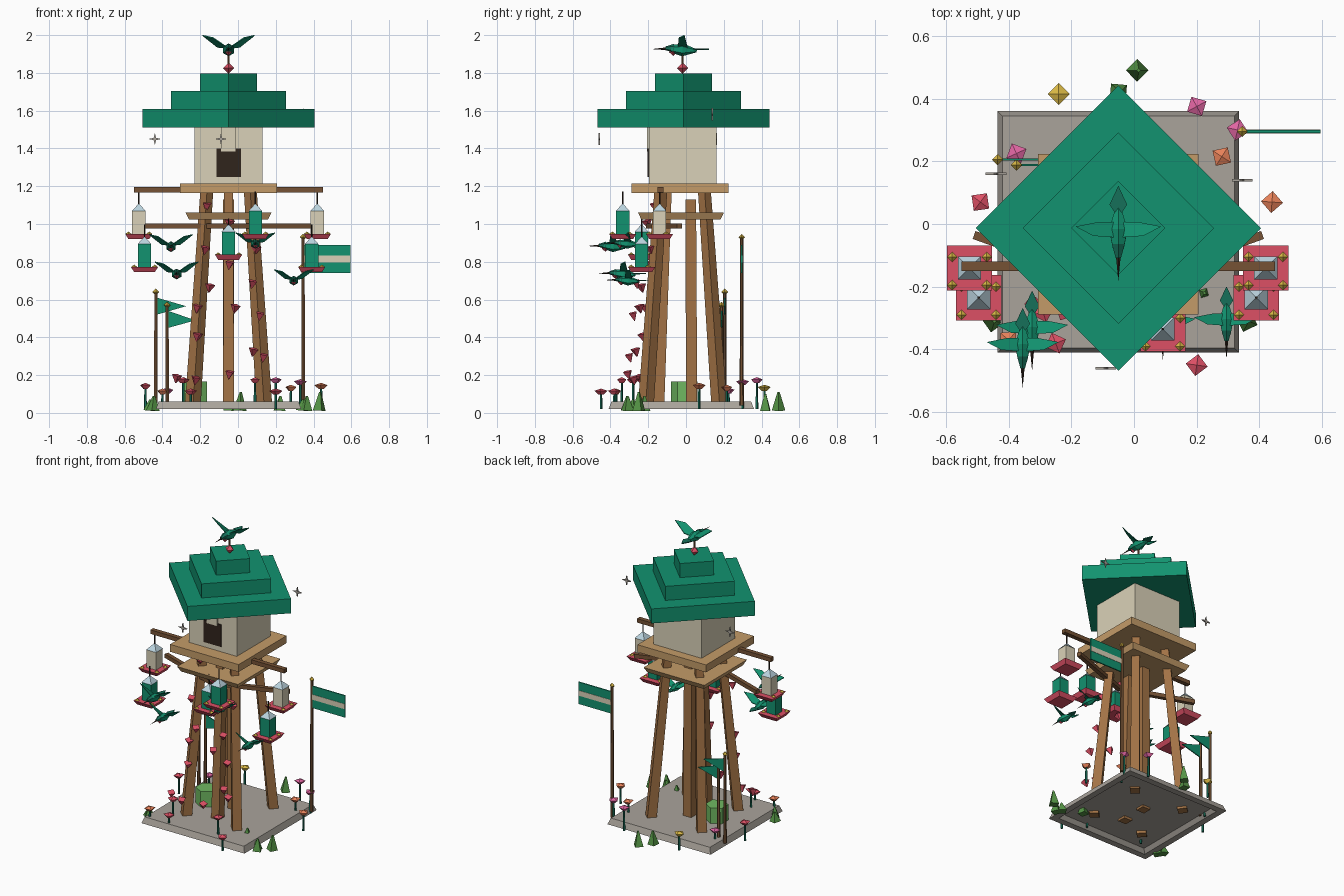
import bpy, bmesh, math
from mathutils import Vector, Matrix

if "Cube" in bpy.data.objects:
    bpy.data.objects.remove(bpy.data.objects["Cube"])

def mat(name, r, g, b):
    m = bpy.data.materials.new(name)
    m.diffuse_color = (r, g, b, 1)
    m.use_nodes = True
    m.node_tree.nodes["Principled BSDF"].inputs["Base Color"].default_value = m.diffuse_color
    return m

GREEN = mat("emerald", 0.006, 0.29, 0.16)
DARK = mat("dark_green", 0.008, 0.16, 0.10)
CREAM = mat("cream", 0.70, 0.64, 0.48)
WOOD = mat("wood", 0.36, 0.17, 0.06)
BROWN = mat("brown", 0.18, 0.085, 0.035)
DECK = mat("deck_wood", 0.55, 0.33, 0.14)
STONE = mat("stone", 0.40, 0.37, 0.33)
RED = mat("red", 0.72, 0.08, 0.13)
GOLD = mat("gold", 0.70, 0.48, 0.06)
BLUE = mat("pale_blue", 0.50, 0.66, 0.74)
BLACK = mat("dark", 0.03, 0.018, 0.012)
LEAF = mat("leaf", 0.09, 0.30, 0.06)
LIME = mat("light_green", 0.16, 0.48, 0.12)
PINK = mat("magenta", 0.75, 0.13, 0.36)
ORANGE = mat("orange", 0.80, 0.22, 0.10)
CX, CY = -0.05, -0.018

def finish(bm, name, m):
    bmesh.ops.recalc_face_normals(bm, faces=bm.faces)
    me = bpy.data.meshes.new(name)
    bm.to_mesh(me)
    bm.free()
    me.materials.append(m)
    ob = bpy.data.objects.new(name, me)
    bpy.context.collection.objects.link(ob)
    return ob

def prism(name, n, p, q, r1, r2, m, twist=0.0):
    """n-sided cone/frustum running from p to q"""
    p, q = Vector(p), Vector(q)
    d = q - p
    rot = Matrix() if abs(d.x) + abs(d.y) < 1e-6 else d.to_track_quat('Z', 'Y').to_matrix().to_4x4()
    bm = bmesh.new()
    bmesh.ops.create_cone(bm, cap_ends=True, segments=n, radius1=r1, radius2=r2, depth=d.length,
                          matrix=Matrix.Translation((p + q) / 2) @ rot @ Matrix.Rotation(twist, 4, 'Z'))
    return finish(bm, name, m)

def slab(name, c, h1, h2, z0, z1, m):
    """square frustum with half widths h1 (bottom) and h2 (top)"""
    return prism(name, 4, (c[0], c[1], z0), (c[0], c[1], z1), h1 * 2**.5, h2 * 2**.5, m, math.pi / 4)

def box(name, lo, hi, m):
    lo, hi = Vector(lo), Vector(hi)
    bm = bmesh.new()
    bmesh.ops.create_cube(bm, size=1, matrix=Matrix.Translation((lo + hi) / 2) @ Matrix.Diagonal((*(hi - lo), 1)))
    return finish(bm, name, m)

def gem(name, c, rx, ry, rz, m, n=4, turn=0.0):
    """double cone, octahedral when n = 4"""
    bm = bmesh.new()
    ring = [bm.verts.new((c[0] + rx * math.cos(turn + i * math.tau / n), c[1] + ry * math.sin(turn + i * math.tau / n), c[2])) for i in range(n)]
    for s in (1, -1):
        tip = bm.verts.new((c[0], c[1], c[2] + s * rz))
        for i in range(n):
            bm.faces.new((ring[i], ring[(i + 1) % n], tip))
    return finish(bm, name, m)

def plate(name, pts, thick, m):
    """flat polygon thickened by the given offset vector"""
    bm = bmesh.new()
    f = bm.faces.new([bm.verts.new(p) for p in pts])
    r = bmesh.ops.extrude_face_region(bm, geom=[f])
    bmesh.ops.translate(bm, vec=thick, verts=[v for v in r["geom"] if isinstance(v, bmesh.types.BMVert)])
    return finish(bm, name, m)

# Stone base with a recess underneath
bm = bmesh.new()
bmesh.ops.create_cone(bm, cap_ends=True, segments=4, radius1=0.385 * 2**.5, radius2=0.37 * 2**.5, depth=0.04,
                      matrix=Matrix.Translation((CX, -0.025, 0.04)) @ Matrix.Rotation(math.pi / 4, 4, 'Z'))
under = min(bm.faces, key=lambda f: f.calc_center_median().z)
bmesh.ops.inset_region(bm, faces=[under], thickness=0.06)
bmesh.ops.inset_region(bm, faces=[under], thickness=0.03)
bmesh.ops.translate(bm, vec=(0, 0, 0.025), verts=under.verts)
finish(bm, "stone_base", STONE)

# Legs and centre posts
for sx in (-1, 1):
    for sy in (-1, 1):
        prism("leg", 4, (CX + sx * 0.19, CY + sy * 0.195, 0.03), (CX + sx * 0.115, CY + sy * 0.115, 1.18), 0.042, 0.034, WOOD, math.pi / 4)
prism("front_post", 4, (CX, -0.145, 0.03), (CX, -0.10, 1.17), 0.042, 0.034, WOOD, math.pi / 4)
prism("centre_post", 4, (CX, 0.03, 0.03), (CX, 0.025, 1.13), 0.042, 0.04, WOOD, math.pi / 4)

# Decks, cabin, stepped roof
slab("lower_deck", (CX, -0.027), 0.21, 0.227, 1.025, 1.06, DECK)
slab("upper_deck", (CX, -0.032), 0.256, 0.256, 1.165, 1.215, DECK)
slab("cabin", (CX, CY), 0.179, 0.179, 1.215, 1.52, CREAM)
box("doorway", (-0.115, -0.203, 1.25), (0.015, -0.19, 1.40), BLACK)
box("door_hood", (-0.09, -0.206, 1.385), (-0.012, -0.19, 1.51), CREAM)
for i, r in enumerate((0.455, 0.305, 0.15)):
    z = (1.51, 1.605, 1.70)[i]
    prism("roof_tier", 4, (CX, -0.013, z), (CX, -0.013, z + 0.098), r, r, GREEN)
gem("finial", (CX, CY, 1.825), 0.03, 0.03, 0.03, RED)
prism("finial_rod", 6, (CX, CY, 1.80), (CX, CY, 1.92), 0.006, 0.006, BROWN)

# Cross beam and angled arms
box("cross_beam", (-0.55, -0.15, 1.168), (0.45, -0.12, 1.195), BROWN)
for s in (-1, 1):
    prism("lower_arm", 4, (CX, -0.2, 0.99), (CX + s * 0.46, -0.035, 0.99), 0.019, 0.019, BROWN, math.pi / 4)

# Hanging feeders: tray, jar, cap, hook and gold blossoms
for x, y, z, m in ((-0.525, -0.14, 0.92, CREAM), (0.42, -0.14, 0.92, CREAM), (-0.495, -0.235, 0.745, GREEN),
                   (0.39, -0.235, 0.745, GREEN), (-0.05, -0.235, 0.81, GREEN), (0.092, -0.335, 0.92, GREEN)):
    slab("feeder_tray", (x, y), 0.055, 0.072, z, z + 0.028, RED)
    slab("feeder_jar", (x, y), 0.035, 0.035, z + 0.025, z + 0.148, m)
    slab("feeder_cap", (x, y), 0.037, 0.004, z + 0.148, z + 0.185, BLUE)
    prism("feeder_hook", 6, (x, y, z + 0.18), (x, y, z + 0.252), 0.004, 0.004, BLACK)
    for dx in (-0.055, 0.055):
        for dy in (-0.055, 0.035):
            gem("feeder_blossom", (x + dx, y + dy, z + 0.028), 0.016, 0.016, 0.012, GOLD)

# Birds: body, head, beak, throat, tail and raised wings, beak towards the front
def bird(x, y, z, k):
    P = lambda a, b, c: (x + a * k, y + b * k, z + c * k)
    prism("bird_breast", 6, P(0, 0, 0), P(0, -0.06, 0.005), 0.034 * k, 0.02 * k, GREEN)
    prism("bird_body", 6, P(0, 0, 0), P(0, 0.075, -0.005), 0.034 * k, 0.008 * k, GREEN)
    prism("bird_head", 6, P(0, -0.045, 0.008), P(0, -0.09, 0.008), 0.024 * k, 0.01 * k, DARK)
    prism("bird_beak", 4, P(0, -0.08, 0.006), P(0, -0.165, 0.004), 0.008 * k, 0, BLACK)
    gem("bird_throat", P(0, -0.05, -0.012), 0.018 * k, 0.022 * k, 0.02 * k, RED)
    plate("bird_tail", [P(-0.008, 0.05, 0), P(0.008, 0.05, 0), P(0.028, 0.08, -0.002), P(0, 0.14, 0), P(-0.028, 0.08, -0.002)], (0, 0, 0.006 * k), DARK)
    for s in (-1, 1):
        plate("bird_wing", [P(s * 0.01, -0.025, 0.012), P(s * 0.08, -0.02, 0.06), P(s * 0.137, 0.01, 0.073), P(s * 0.06, 0.025, 0.012), P(s * 0.01, 0.025, 0.006)], (0, 0, 0.006 * k), GREEN)

for b in ((CX, CY, 1.922, 1), (-0.355, -0.385, 0.88, 0.84), (-0.325, -0.33, 0.735, 0.84),
          (0.092, -0.31, 0.895, 0.76), (0.295, -0.305, 0.70, 0.76)):
    bird(*b)

# Flag poles, banner and pennants
for x, y, z in ((0.345, 0.295, 0.93), (-0.435, 0.205, 0.64), (-0.375, 0.188, 0.57)):
    prism("flag_pole", 6, (x, y, 0.04), (x, y, z), 0.011, 0.009, BROWN)
    gem("pole_knob", (x, y, z), 0.018, 0.018, 0.018, GOLD)
box("banner", (0.35, 0.291, 0.74), (0.595, 0.299, 0.888), GREEN)
box("banner_stripe", (0.352, 0.289, 0.797), (0.594, 0.301, 0.832), CREAM)
plate("pennant_tall", [(-0.43, 0.202, 0.61), (-0.43, 0.202, 0.52), (-0.275, 0.202, 0.565)], (0, 0.007, 0), GREEN)
plate("pennant_short", [(-0.37, 0.185, 0.54), (-0.37, 0.185, 0.45), (-0.225, 0.185, 0.49)], (0, 0.007, 0), GREEN)

# Floating sparkles
for x, y, z in ((-0.44, 0.16, 1.45), (-0.09, -0.46, 1.45), (0.345, 0.14, 1.58)):
    pts = [(x + (0.033 if i % 2 == 0 else 0.009) * math.cos(i * math.pi / 4), y - 0.004,
            z + (0.033 if i % 2 == 0 else 0.009) * math.sin(i * math.pi / 4)) for i in range(8)]
    plate("sparkle", pts, (0, 0.008, 0), STONE)

# Mossy block, flowers and grass tufts
prism("moss_block", 6, (-0.225, -0.01, 0.05), (-0.225, -0.01, 0.165), 0.07, 0.07, LIME)
flowers = ((-0.24, 0.415, .135, GOLD), (0.2, 0.375, .175, PINK), (0.28, 0.215, .135, ORANGE), (0.44, 0.07, .145, ORANGE),
           (-0.375, 0.225, .12, PINK), (-0.49, 0.07, .145, RED), (0.2, -0.45, .115, RED), (-0.25, -0.38, .115, RED),
           (-0.4, -0.37, .115, ORANGE), (0.33, 0.3, .165, PINK), (-0.29, -0.28, .175, RED), (0.09, -0.34, .175, RED))
for i, (x, y, z, m) in enumerate(flowers):
    prism("flower_stem", 5, (x, y, 0.02), (x, y, z - 0.01), 0.008, 0.006, DARK)
    prism("flower_head", 4, (x, y, z - 0.018), (x, y, z + 0.002), 0.014, 0.035, m, i * 0.5)
    prism("flower_top", 4, (x, y, z + 0.002), (x, y, z + 0.014), 0.035, 0, m, i * 0.5)
for i, (x, y, h) in enumerate(((0.01, 0.49, .11), (-0.05, 0.42, .10), (-0.45, -0.31, .09), (-0.47, -0.28, .07), (0.36, -0.31, .09),
                               (0.43, -0.25, .11), (0.22, -0.22, .09), (0.34, -0.28, .07))):
    prism("grass_tuft", 4, (x, y, 0.012), (x + 0.005, y, h), 0.036, 0.006, LEAF, i * 0.7)

# Red petals climbing the front legs
for i, (x, z) in enumerate(((-.17, 1.09), (-.05, 1.0), (-.18, .86), (-.05, .78), (-.155, .66), (.07, .68), (-.22, .55), (-.02, .55),
                            (.11, .51), (-.22, .40), (.075, .32), (.13, .29), (-.33, .18), (-.23, .17), (-.05, .20), (.09, .86))):
    prism("petal", 4, (x, -0.15 - 0.09 * (1.2 - z) - 0.03 * (i % 3), z - 0.022), (x + 0.008, -0.16 - 0.09 * (1.2 - z) - 0.03 * (i % 3), z + 0.02), 0.003, 0.028, RED, i)
